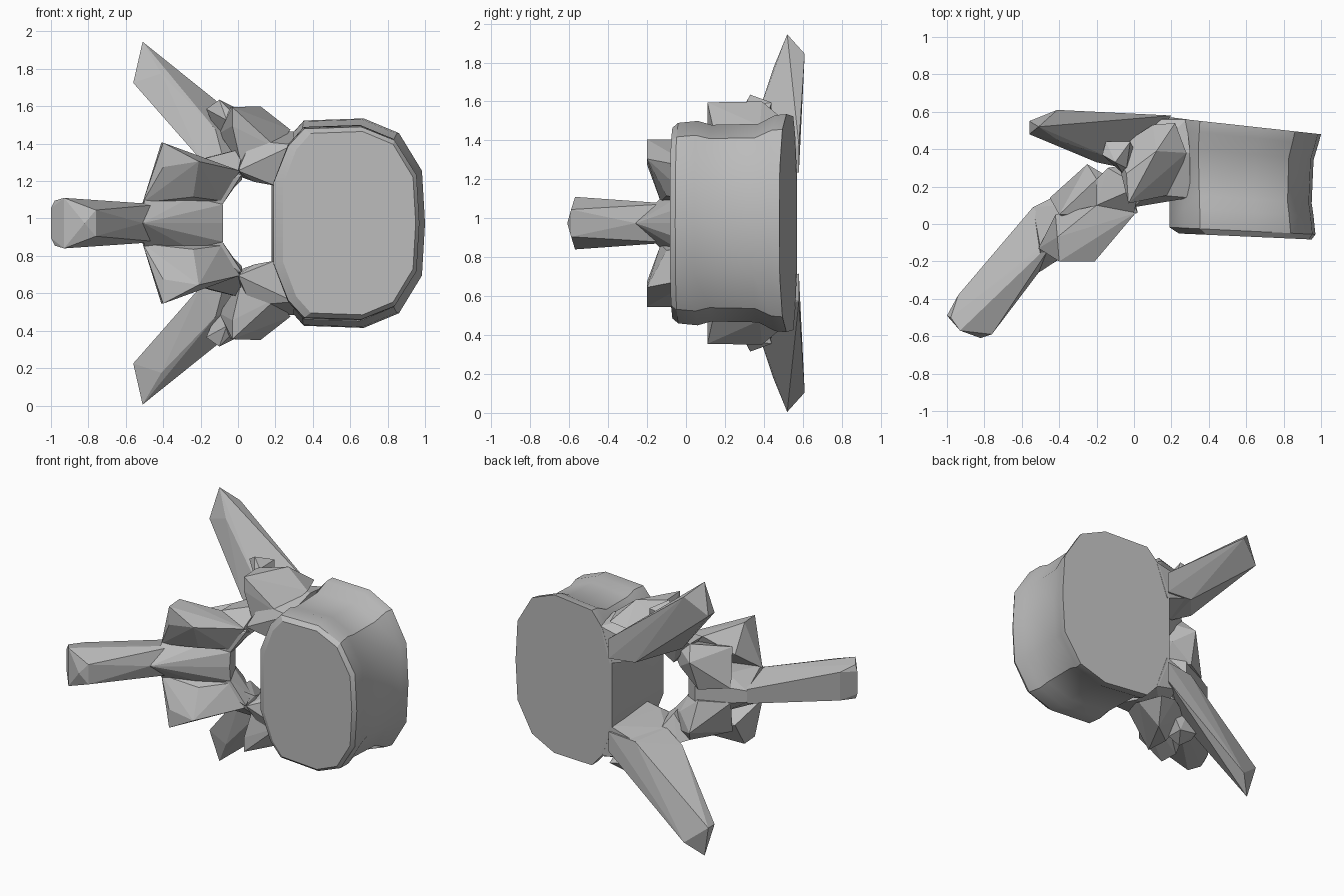
import bpy
import bmesh

if "Cube" in bpy.data.objects:
    bpy.data.objects.remove(bpy.data.objects["Cube"])

MID = 0.975  # height of the symmetry plane

bone = bpy.data.materials.new("bone grey")
bone.use_nodes = True
bone.diffuse_color = (0.5, 0.5, 0.5, 1)
bone.node_tree.nodes["Principled BSDF"].inputs["Base Color"].default_value = (0.5, 0.5, 0.5, 1)


def finish(name, bm, mirrored=False, smooth=False):
    """Turn a bmesh into an object centred on the symmetry plane."""
    bmesh.ops.recalc_face_normals(bm, faces=bm.faces)
    mesh = bpy.data.meshes.new(name)
    bm.to_mesh(mesh)
    bm.free()
    mesh.materials.append(bone)
    obj = bpy.data.objects.new(name, mesh)
    obj.location.z = MID
    bpy.context.collection.objects.link(obj)
    if mirrored:
        mod = obj.modifiers.new("upper and lower", 'MIRROR')
        mod.use_axis = (False, False, True)
        mod.use_mirror_merge = False
    if smooth:
        bpy.ops.object.select_all(action='DESELECT')
        obj.select_set(True)
        bpy.context.view_layer.objects.active = obj
        bpy.ops.object.shade_smooth_by_angle(angle=0.5)


def faceted(name, points, central=False):
    """Chiselled lump; central ones span the plane, others are mirrored."""
    bm = bmesh.new()
    for x, y, z in points:
        bm.verts.new((x, y, z))
        if central and z:
            bm.verts.new((x, y, -z))
    bmesh.ops.convex_hull(bm, input=bm.verts)
    loose = [v for v in bm.verts if not v.link_faces]
    bmesh.ops.delete(bm, geom=loose, context='VERTS')
    finish(name, bm, mirrored=not central)


# Drum-shaped body: one rounded outline lofted from front to back
outline = [(0, .42), (.1, .8), (.21, .98), (.6, 1), (.83, .86), (.98, .5), (1, 0)]
outline += [(u, -v) for u, v in reversed(outline[:-1])]
# depth fraction, left edge, right edge, half height
rings = [(0, .24, .95, .49), (.05, .19, .97, .515), (.22, .19, .96, .525),
         (.34, .19, .95, .505), (.75, .18, .96, .51), (.9, .18, .985, .555),
         (1, .18, 1, .56)]
bm = bmesh.new()
loops = []
for t, left, right, half in rings:
    loop = []
    for u, v in outline:
        x = left + u * (right - left)
        front, back = -.04 - .045 * x, .59 - .11 * x
        loop.append(bm.verts.new((x, front + t * (back - front), v * half)))
    loops.append(loop)
count = len(outline)
for a, b in zip(loops, loops[1:]):
    for i in range(count):
        j = (i + 1) % count
        bm.faces.new((a[i], a[j], b[j], b[i]))
bm.faces.new(loops[0])
bm.faces.new(loops[-1])
finish("body", bm, smooth=True)

# Bridges from the body to the arch
faceted("pedicle", [
    (.2, .16, .2), (.3, .14, .42), (.3, .38, .49), (.28, .56, .46), (.2, .57, .22),
    (0, .09, .28), (.09, .16, .22), (.07, .16, .44), (.12, .4, .5), (.1, .56, .42),
    (0, .56, .29), (-.05, .3, .27)])

# Upward joint plates, sloping down to the body
faceted("upper_joint", [
    (-.03, .11, .62), (-.03, .11, .52), (.12, .39, .625), (-.04, .27, .62),
    (.02, .14, .3), (.08, .16, .44), (.21, .16, .4), (.28, .38, .5),
    (.22, .54, .5), (.1, .53, .48), (-.1, .4, .48)])

# Small knobs behind the joint plates
faceted("knob", [
    (-.1, .33, .66), (-.17, .37, .61), (-.15, .44, .6), (-.06, .27, .55),
    (-.02, .44, .62), (-.04, .3, .6), (-.1, .42, .45), (0, .4, .5)])

# Long side wings
faceted("side_process", [
    (-.56, .48, .75), (-.56, .55, .75), (-.51, .52, .97), (-.41, .61, .87),
    (-.41, .45, .8), (-.2, .33, .34), (-.06, .3, .27), (0, .57, .28),
    (-.12, .35, .5), (-.02, .5, .48), (.2, .58, .4), (.2, .58, .26)])

# Necks joining wing, bridge and arch
faceted("neck", [
    (0, .06, .28), (.02, .16, .23), (-.05, .06, .16), (-.08, .25, .18), (-.14, .3, .36),
    (-.02, .32, .28), (.03, .2, .4), (-.2, .1, .34), (-.2, .24, .34)])

# Arch half joining the wing to the rear
faceted("arch", [
    (.02, .06, .26), (0, .15, .22), (-.09, .03, .09), (-.2, .24, .34), (-.05, .2, .31),
    (-.25, .32, .25), (-.12, .24, .16), (-.13, .14, .06), (-.25, -.03, .12),
    (-.4, .05, .3), (-.45, .14, .05), (-.27, .25, .04)])

# Downward joint blocks
faceted("lower_joint", [
    (-.4, -.2, .43), (-.21, -.2, .33), (-.41, -.07, .43), (-.4, -.2, .3),
    (-.24, -.1, .14), (-.51, -.13, .11), (-.2, .1, .34), (.01, .06, .28),
    (-.09, .03, .12), (-.42, .05, .25)])

# Keystone of the arch, ridged along the middle
faceted("arch_centre", [
    (-.08, .03, .1), (-.08, .02, 0), (-.13, .16, .1), (-.24, -.07, 0),
    (-.25, -.03, .14), (-.5, -.13, .13), (-.51, -.26, 0), (-.54, .09, .04),
    (-.4, .1, .13), (-.24, .24, .08)], central=True)

# Long rear spine, wedge-shaped below, with a swollen end
faceted("rear_spine", [
    (-.54, .09, .05), (-.42, -.08, .1), (-.51, -.13, .1), (-.51, -.26, 0),
    (-.94, -.38, .1), (-1, -.49, .08), (-.98, -.5, .12), (-.93, -.57, .135),
    (-.82, -.61, 0), (-.76, -.59, .07)], central=True)
